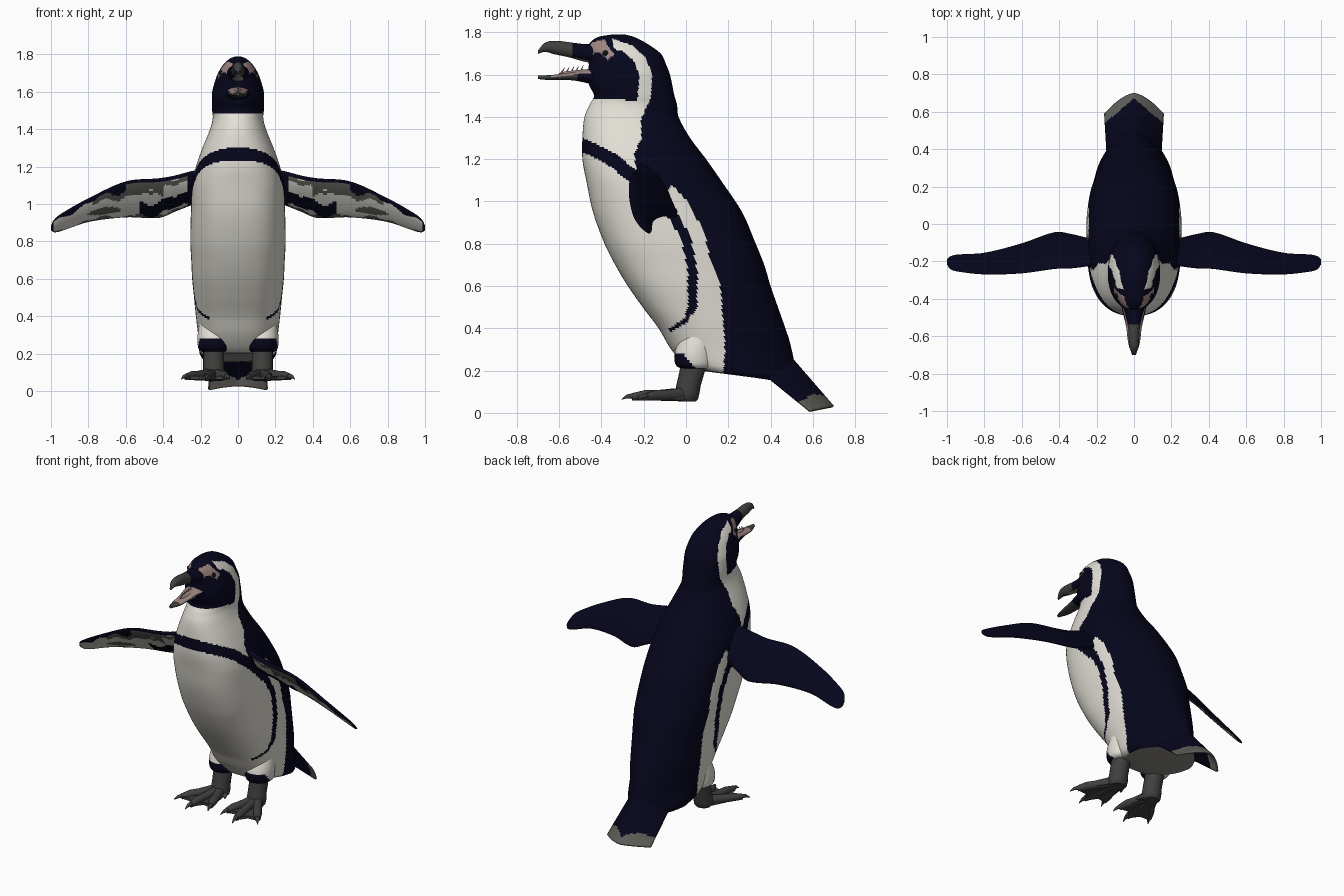
import bpy, bmesh, math
from mathutils import Vector as V

if "Cube" in bpy.data.objects:
    bpy.data.objects.remove(bpy.data.objects["Cube"])

def mat(name, *c):
    m = bpy.data.materials.new(name)
    m.diffuse_color = (*c, 1)
    m.use_nodes = True
    m.node_tree.nodes["Principled BSDF"].inputs["Base Color"].default_value = m.diffuse_color
    return m

NAVY = mat("navy_feathers", .0018, .0018, .012)
WHITE = mat("white_feathers", .76, .74, .67)
DARK = mat("dark_grey_skin", .05, .05, .048)
GREY = mat("mid_grey_feathers", .11, .11, .10)
LIGHT = mat("light_grey_underside", .3, .29, .27)
PINK = mat("pink_skin", .34, .235, .22)
BLACK = mat("black_eye", .006, .005, .005)

def interp(keys, t):
    """Smooth curve through rows of (t, values...)."""
    n = len(keys)
    i = 0
    while i < n - 2 and t > keys[i + 1][0]:
        i += 1
    a, b = keys[i], keys[i + 1]
    p, q = keys[max(i - 1, 0)], keys[min(i + 2, n - 1)]
    h = b[0] - a[0]
    s = min(max((t - a[0]) / h, 0), 1)
    out = []
    for k in range(1, len(a)):
        m0 = (b[k] - p[k]) / (b[0] - p[0]) * h
        m1 = (q[k] - a[k]) / (q[0] - a[0]) * h
        out.append((2*s**3 - 3*s*s + 1)*a[k] + (s**3 - 2*s*s + s)*m0
                   + (3*s*s - 2*s**3)*b[k] + (s**3 - s*s)*m1)
    return out

def finish(name, bm, mats, rule=None, angle=40):
    bm.normal_update()
    if rule:
        for f in bm.faces:
            f.material_index = mats.index(rule(f.calc_center_median(), f.normal))
    me = bpy.data.meshes.new(name)
    bm.to_mesh(me)
    bm.free()
    for m in mats:
        me.materials.append(m)
    ob = bpy.data.objects.new(name, me)
    bpy.context.collection.objects.link(ob)
    bpy.ops.object.select_all(action='DESELECT')
    ob.select_set(True)
    bpy.context.view_layer.objects.active = ob
    bpy.ops.object.shade_smooth_by_angle(angle=math.radians(angle))
    return ob

def loft(name, rings, mats, rule=None):
    bm = bmesh.new()
    rv = [[bm.verts.new(p) for p in r] for r in rings]
    n = len(rv[0])
    for a, b in zip(rv, rv[1:]):
        for i in range(n):
            bm.faces.new((a[i], a[(i + 1) % n], b[(i + 1) % n], b[i]))
    bm.faces.new(rv[0])
    bm.faces.new(rv[-1])
    bmesh.ops.recalc_face_normals(bm, faces=bm.faces)
    return finish(name, bm, mats, rule)

def oval(c, u, v, n=20):
    return [V(c) + V(u)*math.cos(2*math.pi*i/n) + V(v)*math.sin(2*math.pi*i/n) for i in range(n)]

def inside(poly, y, z):
    r = False
    for (a, b), (c, d) in zip(poly, poly[1:] + poly[:1]):
        if (b > z) != (d > z) and y < a + (z - b)*(c - a)/(d - b):
            r = not r
    return r

def near(path, y, z, w):
    p = V((y, z))
    for a, b in zip(path, path[1:]):
        a, b = V(a), V(b)
        t = min(max((p - a).dot(b - a)/(b - a).length_squared, 0), 1)
        if (a + (b - a)*t - p).length < w:
            return True
    return False

def clamp(t):
    return min(max(t, 0), 1)

# --- body and head: horizontal slices (z, front y, back y, half width)
BODY = [(.20, .04, .51, .19), (.22, 0, .52, .205), (.3, -.07, .503, .213), (.4, -.13, .47, .225),
        (.5, -.205, .435, .235), (.6, -.275, .4, .245), (.7, -.335, .37, .25), (.8, -.385, .33, .255),
        (.95, -.44, .265, .252), (1.1, -.472, .165, .245), (1.2, -.49, .095, .225), (1.3, -.49, .02, .19),
        (1.4, -.48, -.035, .15), (1.46, -.455, -.043, .135), (1.5, -.435, -.055, .138),
        (1.55, -.458, -.065, .14), (1.6, -.462, -.076, .138), (1.65, -.46, -.095, .125),
        (1.7, -.465, -.12, .107), (1.75, -.455, -.19, .075), (1.78, -.41, -.25, .04), (1.79, -.35, -.29, .012)]
# markings drawn in the side view (y, z)
white_area = [(-.35, 1.77), (-.256, 1.74), (-.19, 1.68), (-.16, 1.6), (-.166, 1.49), (-.213, 1.39),
              (-.21, 1.3), (-.246, 1.22), (-.23, 1.14), (-.2, 1.1), (-.12, 1.02), (-.066, 1.08),
              (.02, .985), (.09, .84), (.115, .72), (.16, .63), (.175, .44), (.185, .3), (.17, .1),
              (-.7, .1), (-.7, 1.485), (-.31, 1.49), (-.27, 1.475), (-.23, 1.48), (-.22, 1.6),
              (-.25, 1.67), (-.3, 1.71), (-.34, 1.72)]
stripe = [(-.6, 1.32), (-.49, 1.268), (-.36, 1.205), (-.25, 1.12), (-.15, 1.03), (-.06, .93),
          (0, .83), (.032, .67), (.03, .5), (0, .44), (-.07, .395)]
eye_patch = [(-.47, 1.75), (-.385, 1.765), (-.36, 1.72), (-.335, 1.695), (-.37, 1.672),
             (-.41, 1.705), (-.46, 1.695)]

def body_rule(p, n):
    if n.z < -.8 and p.z < .21:
        return LIGHT
    if inside(eye_patch, p.y, p.z) and abs(p.x) > .03:
        return PINK
    if near(stripe, p.y, p.z, .031 if p.z > .95 else .022 if p.z > .46 else .01):
        return NAVY
    return WHITE if inside(white_area, p.y, p.z) else NAVY

def body_ring(z, n=180):
    f, b, w = interp(BODY, z)
    k, low = clamp((z - 1.1)/.35), clamp((.7 - z)/.4)
    ring = []
    for i in range(n):
        a = 2*math.pi*i/n
        c = math.cos(a)
        e = (2.7 if c < 0 else 2.25 - .8*low)*(1 - k) + 2.1*k
        x = w*max(1 - abs(c)**e, 0)**(1/e)
        y = (f + b)/2 + (b - f)/2*c
        # the underside slopes down towards the tail
        drop = .045*clamp((y - .1)/.3)*clamp((.35 - z)/.15)
        ring.append(V((x if a < math.pi else -x, y, z - drop)))
    return ring

zs = [.2 + 1.55*i/170 for i in range(171)] + [1.75 + .04*math.sin(math.pi/2*i/12) for i in range(1, 13)]
loft("body", [body_ring(z) for z in zs], [NAVY, WHITE, PINK, LIGHT], body_rule)

# --- tail: arched sheet, grey along the tip, lighter below
bm = bmesh.new()
rows = []
for j in range(33):
    s = j/32
    c = V((0, .46 + .24*s, .31 - .277*s))
    e = V((.145 + .015*s, .34 + .25*s, .21 - .198*s))
    rows.append([bm.verts.new((e.x*u, c.y + (e.y - c.y)*abs(u)**1.6, c.z + (e.z - c.z)*abs(u)**1.6))
                 for u in [i/16 - 1 for i in range(33)]])
for a, b in zip(rows, rows[1:]):
    for i in range(32):
        bm.faces.new((a[i], a[i + 1], b[i + 1], b[i]))
tail = finish("tail", bm, [NAVY, GREY, NAVY, LIGHT],
              lambda p, n: GREY if p.y + .85*abs(p.x) > .672 else NAVY)
sol = tail.modifiers.new("thickness", 'SOLIDIFY')
sol.thickness, sol.offset, sol.material_offset = .012, -1, 2

# --- beak: upper and lower halves (-y, z, half width, half height)
UPPER = [(.40, 1.70, .07, .05), (.48, 1.703, .048, .042), (.55, 1.717, .032, .036),
         (.62, 1.728, .028, .032), (.67, 1.729, .021, .021), (.70, 1.706, .006, .008)]
LOWER = [(.40, 1.585, .075, .045), (.48, 1.593, .058, .03), (.55, 1.592, .042, .018),
         (.64, 1.586, .03, .012), (.70, 1.588, .01, .009)]
TONGUE = [(.40, 1.61, .03, .02), (.5, 1.612, .022, .011), (.57, 1.607, .014, .008), (.6, 1.605, .004, .003)]

def along_y(keys, n=24):
    out = []
    for i in range(n + 1):
        t = keys[0][0] + (keys[-1][0] - keys[0][0])*i/n
        z, w, h = interp(keys, t)
        out.append(oval((0, -t, z), (w, 0, 0), (0, 0, h), 28))
    return out

loft("upper_beak", along_y(UPPER), [NAVY, DARK, PINK],
     lambda p, n: PINK if n.z < -.8 and p.y > -.6 else DARK if p.y < -.54 else NAVY)
loft("lower_beak", along_y(LOWER), [NAVY, DARK, PINK],
     lambda p, n: PINK if n.z > .6 and p.y > -.64 else DARK if p.y < -.51 else NAVY)
loft("tongue", along_y(TONGUE), [PINK])
for i in range(5):   # spines on the tongue
    y = -.5 - .022*i
    loft("tongue_spine", [oval((0, y, 1.61), (.006, 0, 0), (0, .006, 0), 6),
                          oval((0, y + .014, 1.645 - .003*i), (.001, 0, 0), (0, .001, 0), 6)], [PINK])

# --- flippers: (x, front y, front z, back y, back z, half thickness)
FLIP = [(.14, -.2, 1.19, -.09, 1.03, .035), (.24, -.22, 1.175, -.08, 1.0, .035),
        (.34, -.235, 1.15, -.055, .96, .03), (.42, -.238, 1.137, -.045, .928, .027),
        (.6, -.262, 1.12, -.105, .93, .022), (.8, -.268, 1.03, -.155, .905, .017),
        (.95, -.252, .945, -.165, .855, .012), (.985, -.238, .915, -.175, .85, .009),
        (1.0, -.215, .885, -.19, .86, .004)]

def flip_ring(x, s, n=56):
    fy, fz, by, bz, t = interp(FLIP, x)
    f, b = V((s*x, fy, fz)), V((s*x, by, bz))
    up = V((0, f.z - b.z, b.y - f.y)).normalized()
    return [f.lerp(b, (1 - math.cos(a))/2) + up*t*math.sin(a)
            for a in [2*math.pi*i/n for i in range(n)]]

def flip_rule(p, n):
    x = abs(p.x)
    fy, fz, by, bz, t = interp(FLIP, x)
    d = V((by - fy, bz - fz))
    v = V((p.y - fy, p.z - fz)).dot(d)/d.length_squared
    if n.y*-d.y + n.z*d.x > 0 or v < .06 or v > .985 or x > .985 or x < .27:
        return NAVY
    wob = .07*math.sin(23*x) + .05*math.sin(51*x)
    if x < .53 and .5 < v + wob < .85 or x > .6 and v < .16 + wob:
        return NAVY
    if x < .55 and (v > .84 + wob or .1 < v + wob < .2) or .4 < x < .78 and v < .32 + wob:
        return GREY
    if x > .55 and (math.sin(17*x + 2) + math.sin(12*v + 9*x) > 1.05 or v > .9 + wob):
        return GREY
    return WHITE

def tube(name, pts, mats, n=14):
    """Tapered tube along points (x, y, z, half width, half height)."""
    d = V((pts[-1][0] - pts[0][0], pts[-1][1] - pts[0][1], 0)).normalized()
    loft(name, [oval(p[:3], (-d.y*p[3], d.x*p[3], 0), (0, 0, p[4]), n) for p in pts], mats)

for s in (1, -1):
    loft("flipper", [flip_ring(.14 + .86*i/120, s) for i in range(121)],
         [NAVY, WHITE, GREY], flip_rule)
    # eye
    loft("eye", [oval((s*(.086 + .016*math.sin(a)), -.38, 1.7), (0, .015*math.cos(a), 0),
                      (0, 0, .015*math.cos(a)), 16) for a in (0, .4, .8, 1.2, 1.5)], [BLACK])
    # feathered cuff above the leg
    cuff = [(.42, .08, .06), (.36, .06, .078), (.3, .045, .086), (.28, .042, .087), (.265, .04, .087),
            (.25, .04, .086), (.235, .04, .084), (.22, .042, .078), (.21, .045, .062)]
    loft("leg_cuff", [oval((s*.13, y, z), (r, 0, 0), (0, r*1.1, 0), 48) for z, y, r in cuff], [WHITE, NAVY],
         lambda p, n: NAVY if p.z < .275 - 1.2*max(p.y + .01, 0) else WHITE)
    # leg
    loft("leg", [oval((s*.13, y, z), (w, 0, 0), (0, d, 0)) for z, y, w, d in
                 [(.28, .04, .058, .062), (.2, .03, .056, .06), (.13, .012, .056, .058),
                  (.09, .005, .06, .058), (.065, .005, .055, .052), (.055, .005, .045, .042)]], [DARK])
    # toes with claws, and the web between them
    tips = [(.275, -.19), (.165, -.255), (.06, -.2)]
    for tx, ty in tips:
        bx, by = .13 + (tx - .13)*.15, -.01
        m = ((bx + tx)/2, (by + ty)/2)
        tube("toe", [(s*bx, by, .088, .03, .033), (s*m[0], m[1], .083, .025, .026),
                     (s*(m[0] + tx)/2, (m[1] + ty)/2, .083, .026, .025),
                     (s*tx, ty, .076, .018, .018)], [DARK])
        d = V((tx - bx, ty - by)).normalized()
        tube("claw", [(s*(tx - d.x*.01), ty - d.y*.01, .08, .014, .014),
                      (s*(tx + d.x*.025), ty + d.y*.025, .078, .009, .01),
                      (s*(tx + d.x*.05), ty + d.y*.05, .064, .002, .002)], [DARK])
    outline = [(.17, .02), tips[0], (.208, -.195), tips[1], (.118, -.19), tips[2], (.09, .02)]
    loft("web", [[V((s*x, y, z)) for x, y in outline] for z in (.062, .08)], [DARK])
    # small rear toe
    tube("rear_toe", [(s*.1, .01, .08, .02, .018), (s*.075, -.03, .074, .014, .012),
                      (s*.06, -.05, .066, .003, .003)], [DARK])
